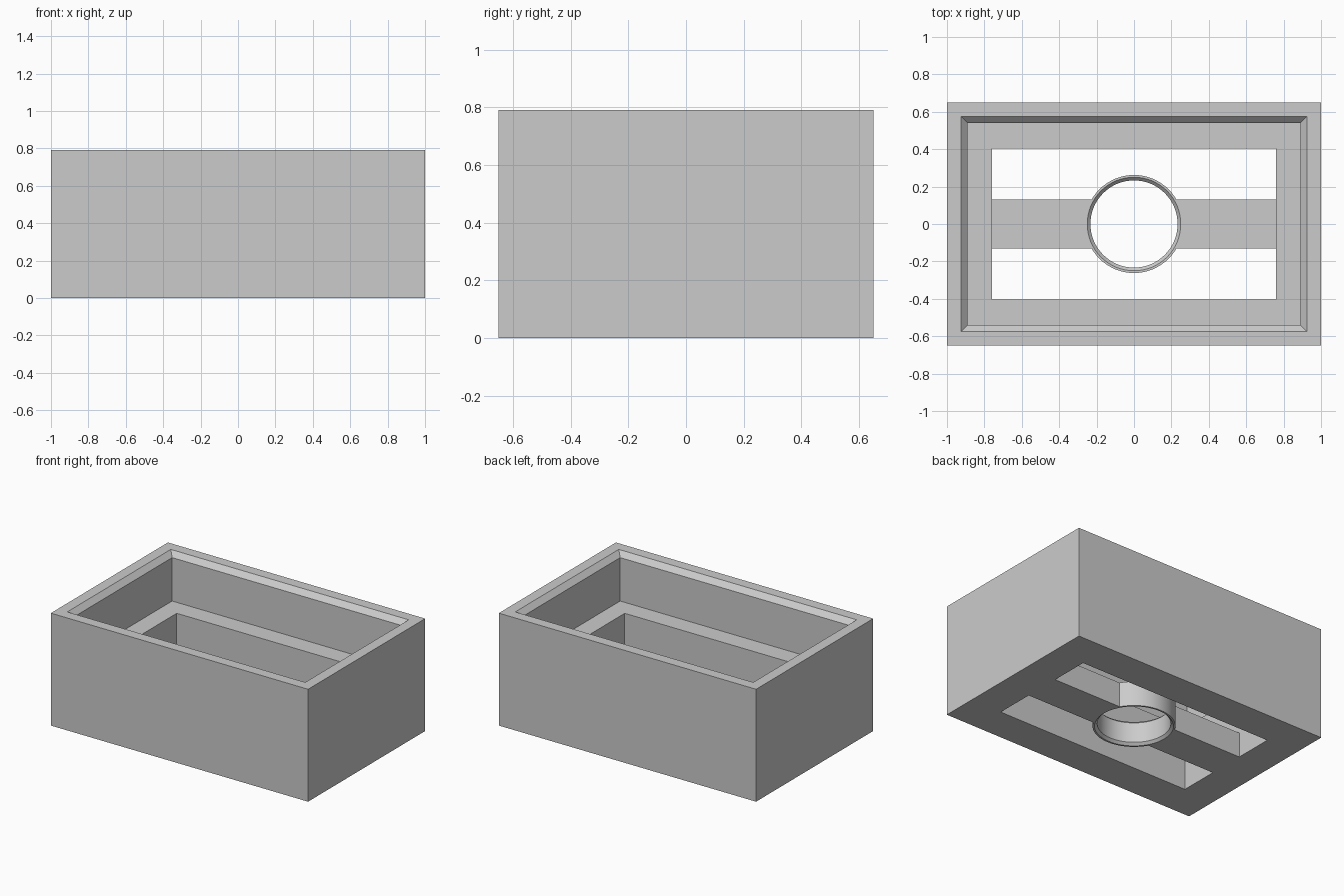
import bpy, bmesh, math

cube = bpy.data.objects.get("Cube")
if cube:
    bpy.data.objects.remove(cube, do_unlink=True)

grey = bpy.data.materials.new("plain_grey")
grey.use_nodes = True
grey.diffuse_color = (0.6, 0.6, 0.6, 1)
grey.node_tree.nodes["Principled BSDF"].inputs["Base Color"].default_value = grey.diffuse_color


def loft(name, loops, ring=False):
    """Skin a stack of loops; a ring joins last to first, otherwise ends are capped."""
    bm = bmesh.new()
    rows = [[bm.verts.new(p) for p in loop] for loop in loops]
    pairs = list(zip(rows, rows[1:])) + ([(rows[-1], rows[0])] if ring else [])
    for a, b in pairs:
        for i in range(len(a)):
            j = (i + 1) % len(a)
            bm.faces.new((a[i], a[j], b[j], b[i]))
    if not ring:
        bm.faces.new(rows[0][::-1])
        bm.faces.new(rows[-1])
    bmesh.ops.recalc_face_normals(bm, faces=bm.faces)
    mesh = bpy.data.meshes.new(name)
    bm.to_mesh(mesh)
    bm.free()
    mesh.materials.append(grey)
    obj = bpy.data.objects.new(name, mesh)
    bpy.context.collection.objects.link(obj)
    return obj


def rect(x, y, z):
    return [(-x, -y, z), (x, -y, z), (x, y, z), (-x, y, z)]


def circle(r, z, n=64):
    return [(r * math.cos(t), r * math.sin(t), z)
            for t in (2 * math.pi * i / n for i in range(n))]


def combine(obj, tool, operation):
    mod = obj.modifiers.new(operation.lower(), 'BOOLEAN')
    mod.operation, mod.object, mod.solver = operation, tool, 'EXACT'
    tool.hide_render = True
    bpy.ops.object.select_all(action='DESELECT')
    bpy.context.view_layer.objects.active = obj
    obj.select_set(True)
    bpy.ops.object.modifier_apply(modifier=mod.name)
    bpy.data.objects.remove(tool, do_unlink=True)


HEIGHT, LEDGE, BAR = 0.79, 0.45, 0.175
CHAMFER, BEVEL = 0.035, 0.017
WIN_X, WIN_Y = 0.76, 0.405
HOLE, BOSS = 0.233, 0.262

# Box walls with chamfered rim, inner ledge and open base
loft("box_frame", [
    rect(1, 0.65, 0),
    rect(1, 0.65, HEIGHT),
    rect(0.925, 0.575, HEIGHT),
    rect(0.925 - CHAMFER, 0.575 - CHAMFER, HEIGHT - CHAMFER),
    rect(0.925 - CHAMFER, 0.575 - CHAMFER, LEDGE),
    rect(WIN_X, WIN_Y, LEDGE),
    rect(WIN_X, WIN_Y, 0),
], ring=True)

# Cross bar with round boss and countersunk through hole
bar = loft("cross_bar", [rect(WIN_X, 0.13, 0), rect(WIN_X, 0.13, BAR)])
boss = loft("boss", [circle(BOSS, 0), circle(BOSS, BAR)])
combine(bar, boss, 'UNION')
over = 0.01
cutter = loft("hole_cutter", [
    circle(HOLE + BEVEL + over, -over),
    circle(HOLE, BEVEL),
    circle(HOLE, BAR - BEVEL),
    circle(HOLE + BEVEL + over, BAR + over),
])
combine(bar, cutter, 'DIFFERENCE')
bpy.ops.object.shade_smooth_by_angle(angle=math.radians(30))
